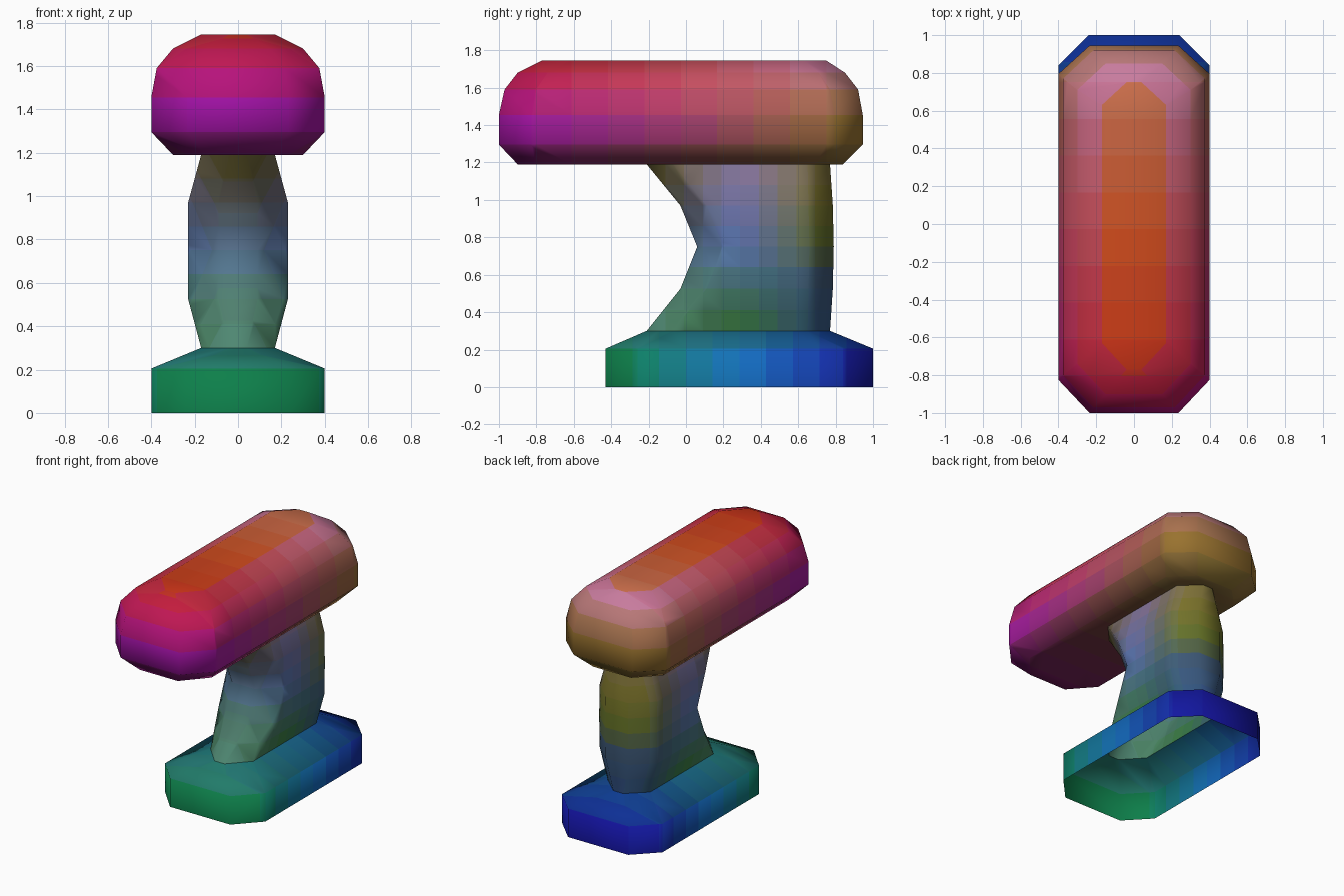
import bpy, bmesh
from mathutils import Vector

if "Cube" in bpy.data.objects:
    bpy.data.objects.remove(bpy.data.objects["Cube"])

SLICES = 10


def octagon(hx, y0, y1, cx, c0, c1, z):
    """Long octagon: half width, front/back y, x chamfer, front/back y chamfers."""
    right = [(hx - cx, y0), (hx, y0 + c0), (hx, y1 - c1), (hx - cx, y1)]
    left = [(-x, y) for x, y in reversed(right)]
    return [(x, y, z) for x, y in right + left]


def blend(stops, t):
    """Piecewise linear blend of (position, colour) stops."""
    if t <= stops[0][0]:
        return Vector(stops[0][1])
    for (a, ca), (b, cb) in zip(stops, stops[1:]):
        if t <= b:
            return Vector(ca).lerp(Vector(cb), (t - a) / (b - a))
    return Vector(stops[-1][1])


def linear(rgb):
    return tuple(min(1, c / 255 / 0.95) ** 2.2 for c in rgb)


def paint(bm, me, levels):
    """Colour gradient along y (front, middle, back) and z (levels)."""
    ys = [v.co.y for v in bm.verts]
    y0, y1 = min(ys), max(ys)
    slots = {}
    for f in bm.faces:
        c = f.calc_center_bounds()
        t = (c.y - y0) / (y1 - y0)
        rows = [(z, blend([(0.04, a), (0.5, b), (0.96, d)], t)) for z, a, b, d in levels]
        key = tuple(round(v / 4) * 4 for v in blend(rows, c.z))
        if key not in slots:
            m = bpy.data.materials.new(me.name + "_colour")
            m.diffuse_color = (*linear(key), 1)
            m.use_nodes = True
            m.node_tree.nodes["Principled BSDF"].inputs["Base Color"].default_value = m.diffuse_color
            slots[key] = len(slots)
            me.materials.append(m)
        f.material_index = slots[key]
        f.smooth = True


def loft(name, rings, levels, cap=False, cuts=()):
    """Skin a stack of octagon rings, slice it for the gradient and paint it."""
    bm = bmesh.new()
    loops = [[bm.verts.new(p) for p in octagon(*r)] for r in rings]
    for a, b in zip(loops, loops[1:]):
        for i in range(8):
            j = (i + 1) % 8
            bm.faces.new((a[i], a[j], b[j], b[i]))
    if cap:
        bm.faces.new(loops[-1])
    y0, y1 = min(r[1] for r in rings), max(r[2] for r in rings)
    planes = [((0, y0 + (y1 - y0) * k / SLICES, 0), (0, 1, 0)) for k in range(1, SLICES)]
    planes += [((0, 0, z), (0, 0, 1)) for z in cuts]
    for co, no in planes:
        bmesh.ops.bisect_plane(bm, geom=bm.verts[:] + bm.edges[:] + bm.faces[:],
                               plane_co=co, plane_no=no)
    bm.normal_update()
    me = bpy.data.meshes.new(name)
    paint(bm, me, levels)
    bm.to_mesh(me)
    bm.free()
    ob = bpy.data.objects.new(name, me)
    bpy.context.collection.objects.link(ob)
    return ob


# shared ends of the waist
foot = (0.17, -0.21, 0.77, 0.13, 0.14, 0.12, 0.30)
neck = (0.17, -0.21, 0.77, 0.13, 0.14, 0.12, 1.19)

# base: hollow underneath, sloping up to the waist
loft("base", [
    (0.40, -0.43, 1.0, 0.16, 0.17, 0.16, 0.0),
    (0.40, -0.43, 1.0, 0.16, 0.17, 0.16, 0.205),
    foot,
], [
    (0.10, (20, 122, 70), (25, 108, 185), (25, 25, 150)),
    (0.25, (36, 118, 100), (28, 100, 130), (20, 50, 140)),
])

# waist: concave front, nearly straight back
loft("waist", [
    foot,
    (0.23, -0.03, 0.785, 0.14, 0.14, 0.13, 0.525),
    (0.23, 0.06, 0.79, 0.14, 0.14, 0.13, 0.75),
    (0.23, -0.03, 0.785, 0.14, 0.14, 0.13, 0.97),
    neck,
], [
    (0.30, (75, 130, 110), (55, 120, 50), (50, 80, 130)),
    (0.60, (80, 120, 100), (70, 110, 130), (60, 85, 110)),
    (0.75, (80, 115, 120), (85, 110, 180), (90, 105, 40)),
    (1.00, (95, 95, 70), (110, 110, 165), (115, 110, 40)),
    (1.19, (100, 90, 40), (130, 110, 150), (120, 105, 60)),
], cuts=(0.41, 0.64, 0.86, 1.08))

# head: rounded long block, underside meeting the waist
loft("head", [
    neck,
    (0.30, -0.90, 0.84, 0.15, 0.17, 0.15, 1.19),
    (0.40, -1.00, 0.945, 0.165, 0.175, 0.15, 1.295),
    (0.40, -1.00, 0.945, 0.165, 0.175, 0.15, 1.455),
    (0.375, -0.97, 0.92, 0.16, 0.17, 0.15, 1.59),
    (0.30, -0.90, 0.85, 0.15, 0.16, 0.14, 1.68),
    (0.17, -0.77, 0.75, 0.13, 0.14, 0.12, 1.745),
], [
    (1.19, (120, 30, 100), (110, 65, 55), (120, 100, 50)),
    (1.38, (155, 25, 160), (160, 60, 110), (145, 108, 50)),
    (1.60, (180, 25, 90), (190, 70, 90), (165, 110, 90)),
    (1.71, (185, 30, 55), (185, 70, 85), (190, 120, 160)),
    (1.745, (190, 45, 25), (195, 75, 35), (190, 115, 85)),
], cap=True)
